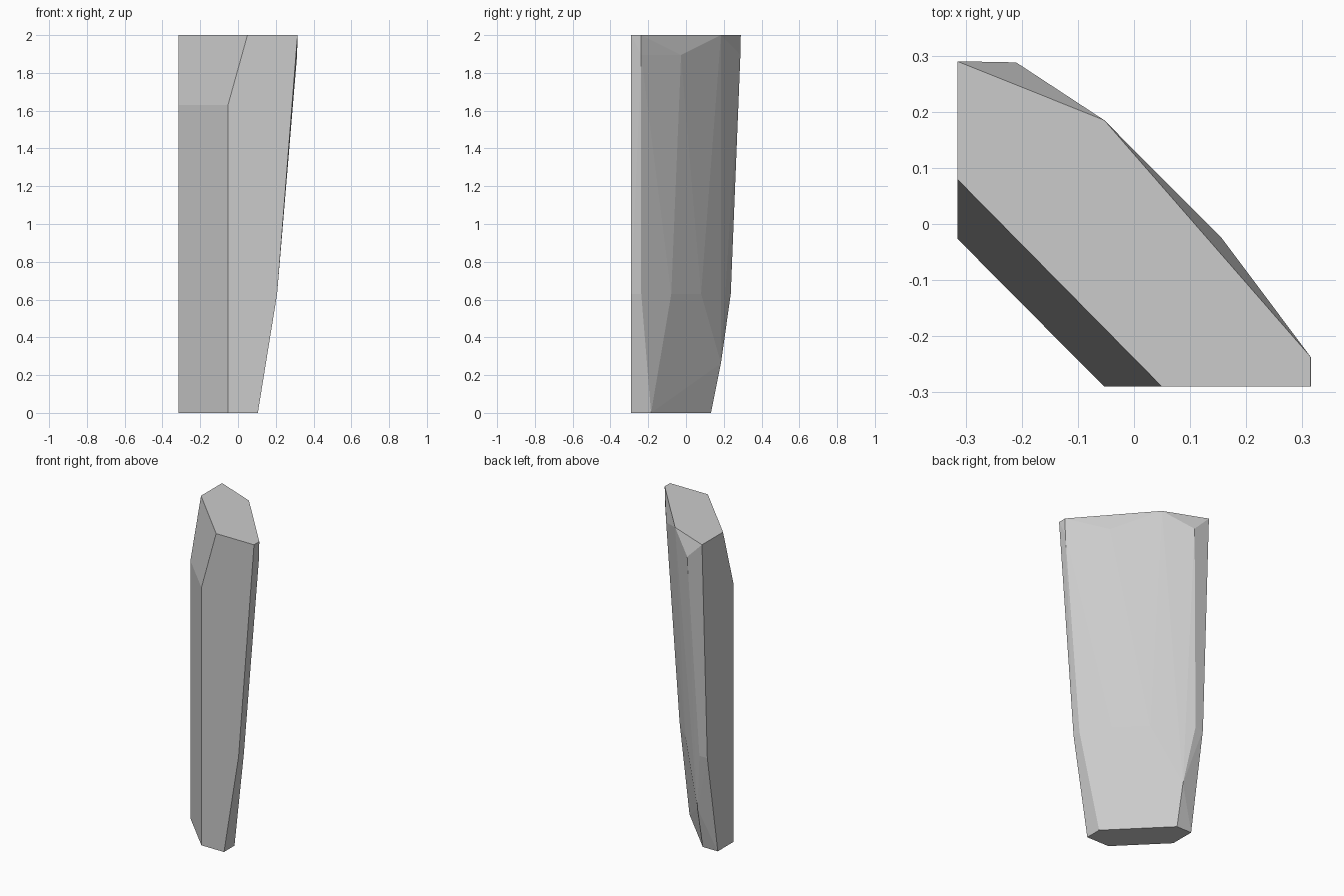
import bpy, bmesh

if "Cube" in bpy.data.objects:
    bpy.data.objects.remove(bpy.data.objects["Cube"])

# Corner points of the faceted stone pillar, grouped by height
rings = {
    0.0: [(-.053, -.29), (.105, -.29), (.105, -.185), (-.21, .132),
          (-.315, .132), (-.315, -.026)],
    0.263: [(-.21, .185)],
    0.63: [(.207, -.29), (.207, -.237), (.1, -.078), (-.053, .08),
           (-.26, .237), (-.315, .237)],
    1.63: [(-.053, -.29), (-.315, -.026)],
    1.895: [(.313, -.237), (.157, -.026), (-.21, .288)],
    2.0: [(.05, -.29), (.315, -.29), (.315, -.237), (-.053, .185),
          (-.315, .29), (-.315, .08)],
}

# Convex hull gives the chiselled flat faces
bm = bmesh.new()
for z, points in rings.items():
    for x, y in points:
        bm.verts.new((x, y, z))
hull = bmesh.ops.convex_hull(bm, input=bm.verts[:])
loose = [v for v in bm.verts if not v.link_faces]
bmesh.ops.delete(bm, geom=loose, context='VERTS')
bmesh.ops.dissolve_limit(bm, angle_limit=0.02, verts=bm.verts[:], edges=bm.edges[:])
bmesh.ops.recalc_face_normals(bm, faces=bm.faces[:])

mesh = bpy.data.meshes.new("stone_pillar")
bm.to_mesh(mesh)
bm.free()
bpy.context.collection.objects.link(bpy.data.objects.new("stone_pillar", mesh))
